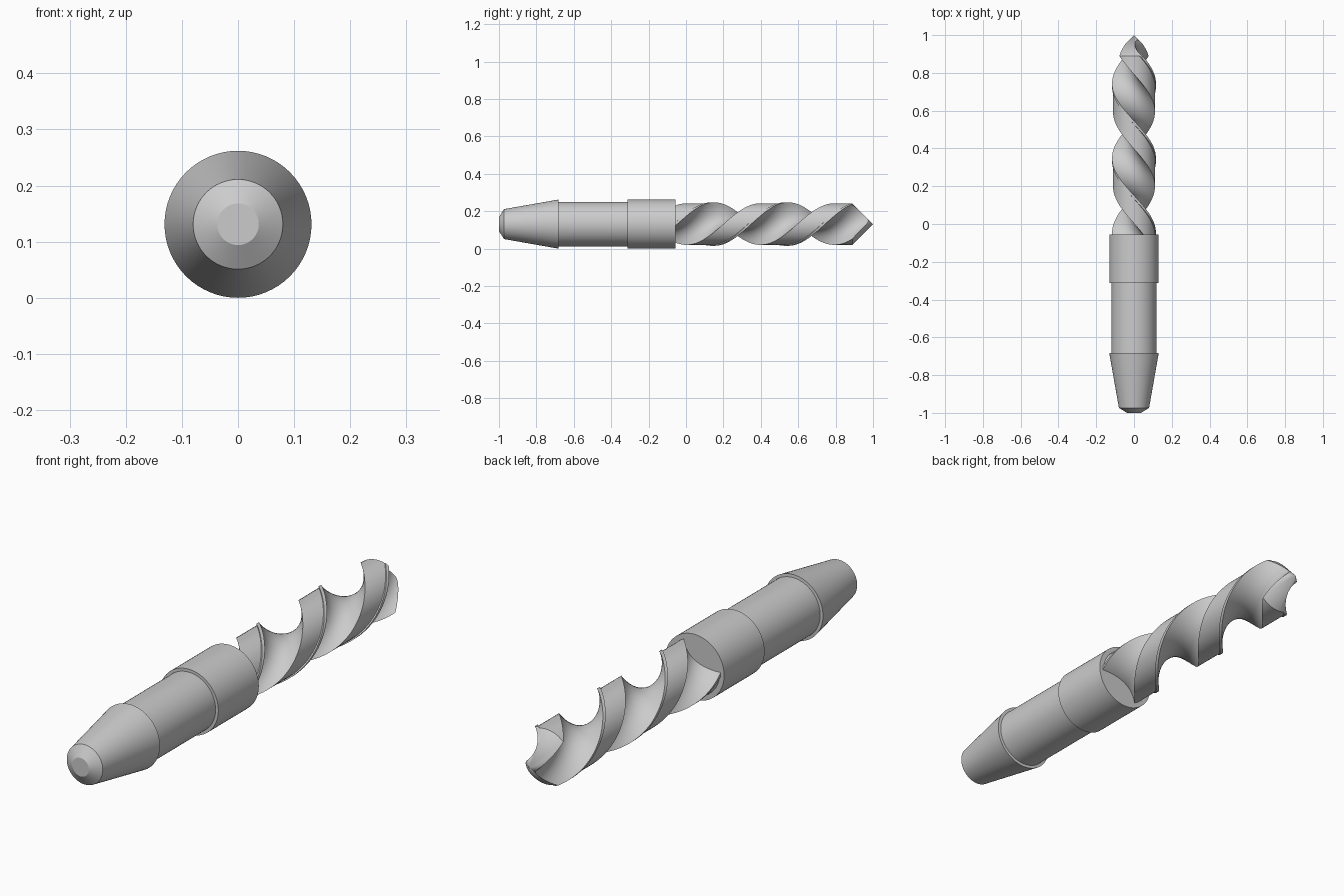
import bpy, bmesh
from math import sin, cos, pi, radians, hypot, atan2

if "Cube" in bpy.data.objects:
    bpy.data.objects.remove(bpy.data.objects["Cube"])

AXIS_Z = 0.131      # height of the tool axis
R = 0.116           # margin (cutting) radius
RB = 0.111          # relieved land radius


def finish(name, bm):
    bmesh.ops.remove_doubles(bm, verts=bm.verts, dist=1e-6)
    bmesh.ops.recalc_face_normals(bm, faces=bm.faces)
    me = bpy.data.meshes.new(name)
    bm.to_mesh(me)
    bm.free()
    ob = bpy.data.objects.new(name, me)
    bpy.context.collection.objects.link(ob)
    return ob


def loft(name, rings, cap=False):
    """Bridge closed rings of points with quads, optionally capping both ends."""
    bm = bmesh.new()
    vs = [[bm.verts.new(p) for p in ring] for ring in rings]
    n = len(vs[0])
    for a, b in zip(vs, vs[1:]):
        for i in range(n):
            j = (i + 1) % n
            bm.faces.new((a[i], a[j], b[j], b[i]))
    if cap:
        bm.faces.new(vs[0])
        bm.faces.new(vs[-1])
    return finish(name, bm)


def lathe(name, profile, n=64):
    """Revolve (y, radius) points around the tool axis."""
    return loft(name, [[(r * cos(2 * pi * i / n), y, AXIS_Z + r * sin(2 * pi * i / n))
                        for i in range(n)] for y, r in profile])


def smooth(ob):
    bpy.ops.object.select_all(action='DESELECT')
    ob.select_set(True)
    bpy.context.view_layer.objects.active = ob
    bpy.ops.object.shade_smooth_by_angle(angle=radians(28))


# Shank: chamfered end, tapered tail, body and collar
shank = lathe("shank", [(-1, 0), (-1, 0.037), (-0.973, 0.08),
                        (-0.683, 0.131), (-0.682, 0.119), (-0.312, 0.119),
                        (-0.312, 0.131), (-0.055, 0.131), (-0.055, 0)])
smooth(shank)


# Flute cross-section: a land with a raised margin, then a flute with a steep heel wall
def half_section():
    h = radians(34)
    pts = [(R, -h + radians(8) * i / 2) for i in range(3)]
    a0 = -h + radians(8.5)
    pts += [(RB, a0 + (h - a0) * i / 9) for i in range(10)]
    ctrl = [(RB * cos(h), RB * sin(h)), (0.045, 0.004), (-0.03, 0.020),
            (-R * cos(h), R * sin(h))]
    for i in range(1, 16):
        t = i / 16
        w = ((1 - t) ** 3, 3 * t * (1 - t) ** 2, 3 * t * t * (1 - t), t ** 3)
        x, y = (sum(k * p[c] for k, p in zip(w, ctrl)) for c in (0, 1))
        pts.append((hypot(x, y), atan2(y, x)))
    return pts


section = half_section()
section += [(r, a + pi) for r, a in section]

# Twisted cutting part
PITCH, START, END, STEPS = 0.79, -0.08, 1.02, 150
rings = []
for s in range(STEPS + 1):
    y = START + (END - START) * s / STEPS
    turn = pi / 2 + (y - 0.472) * 2 * pi / PITCH
    rings.append([(r * cos(a + turn), y, AXIS_Z + r * sin(a + turn)) for r, a in section])
flutes = loft("twisted_flutes", rings, cap=True)

# Conical point cut with a revolved helper
cutter = lathe("point_cutter", [(-0.2, 0), (-0.2, 0.2), (0.8, 0.2), (1, 0)], 96)
cutter.hide_render = True
mod = flutes.modifiers.new("point", 'BOOLEAN')
mod.operation = 'INTERSECT'
mod.solver = 'EXACT'
mod.object = cutter
bpy.context.view_layer.objects.active = flutes
bpy.ops.object.modifier_apply(modifier="point")
bpy.data.objects.remove(cutter)
smooth(flutes)
